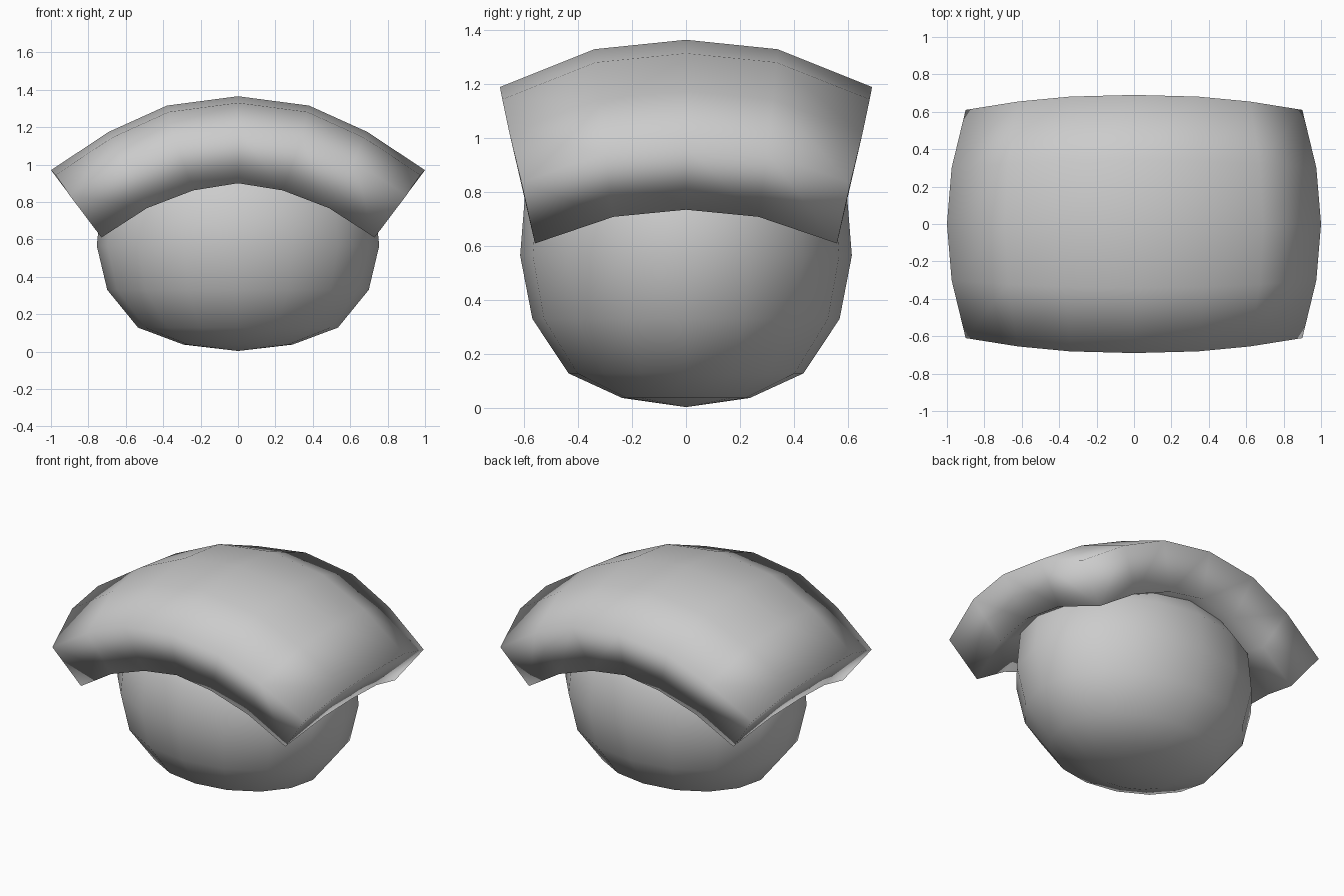
import bpy
import bmesh
import math
from mathutils import Vector

cube = bpy.data.objects.get("Cube")
if cube:
    bpy.data.objects.remove(cube)

GREY = (0.6, 0.6, 0.6, 1.0)
grey = bpy.data.materials.new("plain_grey")
grey.use_nodes = True
grey.diffuse_color = GREY
bsdf = grey.node_tree.nodes["Principled BSDF"]
bsdf.inputs["Base Color"].default_value = GREY
bsdf.inputs["Roughness"].default_value = 0.8


def finish(bm, name):
    """Turn a bmesh into a smooth grey object."""
    bmesh.ops.remove_doubles(bm, verts=bm.verts, dist=0.001)
    bmesh.ops.recalc_face_normals(bm, faces=bm.faces)
    for face in bm.faces:
        face.smooth = True
    mesh = bpy.data.meshes.new(name)
    bm.to_mesh(mesh)
    bm.free()
    mesh.materials.append(grey)
    obj = bpy.data.objects.new(name, mesh)
    bpy.context.collection.objects.link(obj)
    return obj


def domed_sheet(bm, xs, ys, apex, drop_x, drop_y, taper_x, taper_y, lift):
    """Grid of vertices bent down along both axes, from half profiles."""
    nx, ny = len(xs) - 1, len(ys) - 1
    grid = {}
    for i in range(-nx, nx + 1):
        for j in range(-ny, ny + 1):
            u, v = i / nx, j / ny
            x = math.copysign(xs[abs(i)], i) * (1 - taper_x * v * v)
            y = math.copysign(ys[abs(j)], j) * (1 - taper_y * u * u)
            z = apex - drop_x[abs(i)] - drop_y[abs(j)] + lift * u * u * v * v
            grid[i, j] = bm.verts.new((x, y, z))
    for i in range(-nx, nx):
        for j in range(-ny, ny):
            bm.faces.new((grid[i, j], grid[i + 1, j],
                          grid[i + 1, j + 1], grid[i, j + 1]))
    return grid, nx, ny


# Canopy: thick slab bent over the body, with slanted rims
bm = bmesh.new()
outer, nx, ny = domed_sheet(bm, (0, 0.38, 0.69, 1.0), (0, 0.34, 0.69), 1.365,
                            (0, 0.05, 0.19, 0.395), (0, 0.035, 0.175),
                            0.1, 0.116, 0.04)
inner, nx, ny = domed_sheet(bm, (0, 0.27, 0.55, 0.824), (0, 0.3, 0.625), 1.04,
                            (0, 0.04, 0.14, 0.305), (0, 0.03, 0.14),
                            0.114, 0.104, 0.015)
rim = [((i, s * ny), (i + 1, s * ny)) for i in range(-nx, nx) for s in (-1, 1)]
rim += [((s * nx, j), (s * nx, j + 1)) for j in range(-ny, ny) for s in (-1, 1)]
for a, b in rim:
    bm.faces.new((outer[a], outer[b], inner[b], inner[a]))
finish(bm, "canopy")

# Body: rounded oval turned from a half profile, fuller near the top
profile = [(0, 0.003), (0.385, 0.037), (0.708, 0.128), (0.926, 0.33),
           (1, 0.565), (0.968, 0.81), (0.76, 1.0), (0.4, 1.09), (0, 1.12)]
bm = bmesh.new()
points = [bm.verts.new((r, 0, z)) for r, z in profile]
edges = [bm.edges.new(pair) for pair in zip(points, points[1:])]
bmesh.ops.spin(bm, geom=points + edges, cent=(0, 0, 0), axis=(0, 0, 1),
               angle=math.tau, steps=16)
bmesh.ops.scale(bm, vec=Vector((0.755, 0.615, 1)), verts=bm.verts)
finish(bm, "body")
